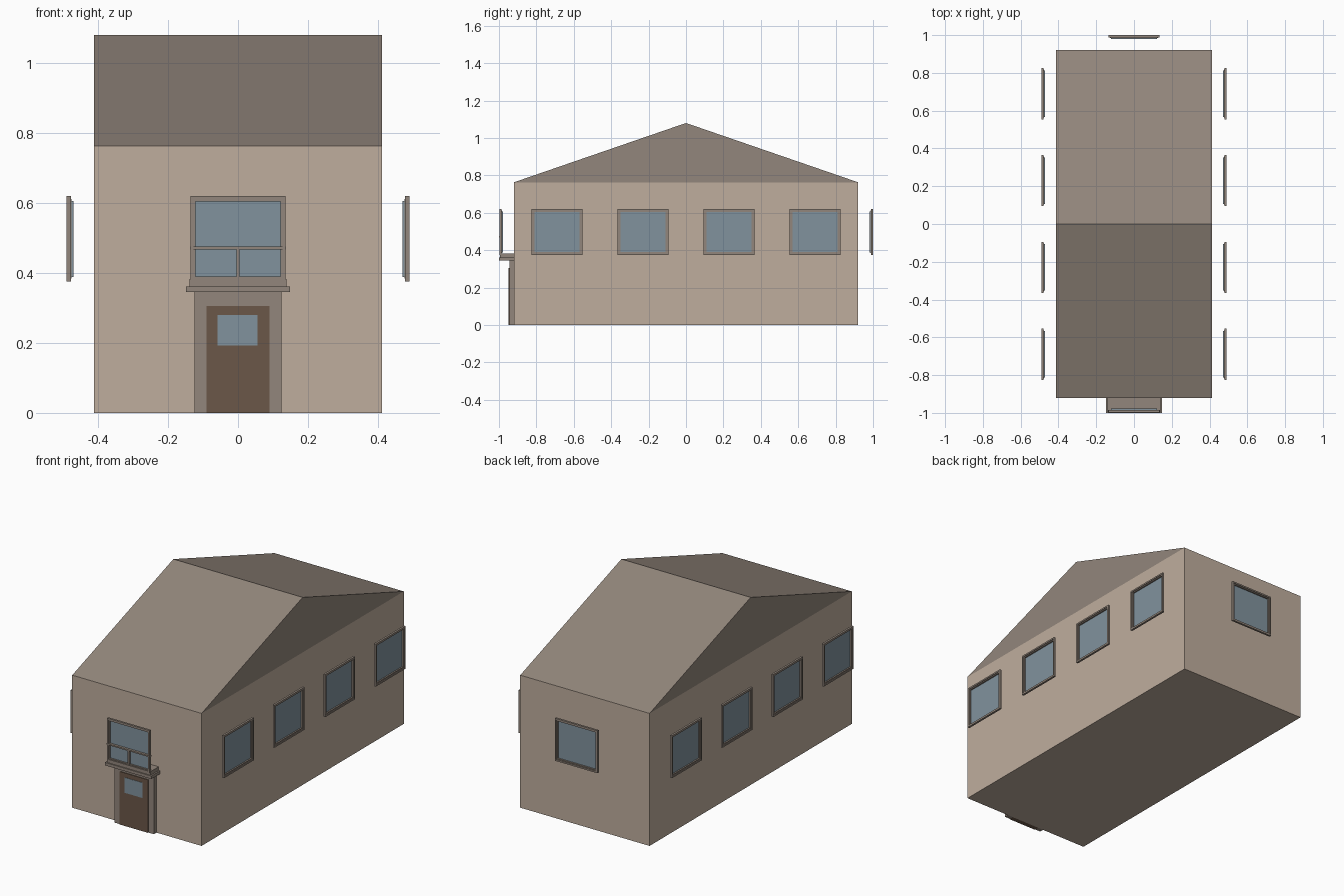
import bpy
import bmesh
from math import pi
from mathutils import Matrix, Vector

if "Cube" in bpy.data.objects:
    bpy.data.objects.remove(bpy.data.objects["Cube"])


def material(name, r, g, b):
    m = bpy.data.materials.new(name)
    m.diffuse_color = (r, g, b, 1)
    m.use_nodes = True
    m.node_tree.nodes["Principled BSDF"].inputs["Base Color"].default_value = m.diffuse_color
    return m


WALL = material("wall_plaster", 0.52, 0.42, 0.34)
TRIM = material("roof_and_trim", 0.29, 0.24, 0.20)
GLASS = material("glass", 0.22, 0.29, 0.34)
WOOD = material("door_wood", 0.145, 0.095, 0.065)


def finish(bm, name, mat, matrix=Matrix()):
    bmesh.ops.recalc_face_normals(bm, faces=bm.faces)
    me = bpy.data.meshes.new(name)
    bm.to_mesh(me)
    bm.free()
    me.materials.append(mat)
    ob = bpy.data.objects.new(name, me)
    ob.matrix_world = matrix
    bpy.context.collection.objects.link(ob)
    return ob


def box(name, mat, x, y, z, matrix=Matrix()):
    bm = bmesh.new()
    bmesh.ops.create_cube(bm, size=1)
    for v in bm.verts:
        for i, (a, b) in enumerate((x, y, z)):
            v.co[i] = a if v.co[i] < 0 else b
    return finish(bm, name, mat, matrix)


def extrude_profile(name, mat, pts, half, hidden_z):
    """Extrude a (y, z) profile along x, dropping the seam face at hidden_z."""
    bm = bmesh.new()
    face = bm.faces.new([bm.verts.new((-half, y, z)) for y, z in pts])
    ext = bmesh.ops.extrude_face_region(bm, geom=[face], use_keep_orig=True)
    moved = [g for g in ext["geom"] if isinstance(g, bmesh.types.BMVert)]
    bmesh.ops.translate(bm, verts=moved, vec=(2 * half, 0, 0))
    bmesh.ops.recalc_face_normals(bm, faces=bm.faces)
    seam = [f for f in bm.faces if all(abs(v.co.z - hidden_z) < 1e-5 for v in f.verts)]
    bmesh.ops.delete(bm, geom=seam, context='FACES')
    return finish(bm, name, mat)


def ring(name, mat, x, y, z, border, matrix):
    """Rectangular frame facing -y with an open middle."""
    bm = bmesh.new()
    corners = [(x[0], z[0]), (x[1], z[0]), (x[1], z[1]), (x[0], z[1])]
    signs = [(1, 1), (-1, 1), (-1, -1), (1, -1)]
    loops = []
    for inset in (0, border):
        for depth in y:
            loops.append([bm.verts.new((px + sx * inset, depth, pz + sz * inset))
                          for (px, pz), (sx, sz) in zip(corners, signs)])
    of, ob, inf, inb = loops
    for a, b in ((of, inf), (inf, inb), (inb, ob), (ob, of)):
        for i in range(4):
            j = (i + 1) % 4
            bm.faces.new((a[i], a[j], b[j], b[i]))
    return finish(bm, name, mat, matrix)


def window(name, matrix, bottom=0.375):
    """Window with outer face at local y = 0, inner side towards +y."""
    w, top = 0.136, 0.62
    ring(name + "_frame", TRIM, (-w, w), (0, 0.012), (bottom, top), 0.009, matrix)
    ring(name + "_sash", TRIM, (-w + 0.009, w - 0.009), (0.004, 0.014),
         (bottom + 0.009, top - 0.009), 0.006, matrix)
    box(name + "_glass", GLASS, (-0.123, 0.123), (0.012, 0.02),
        (bottom + 0.013, top - 0.014), matrix)


# House shell: walls and roof
W, D, EAVE, RIDGE = 0.412, 0.92, 0.763, 1.08
extrude_profile("walls", WALL, [(-D, 0), (D, 0), (D, EAVE), (-D, EAVE)], W, EAVE)
extrude_profile("roof", TRIM, [(-D, EAVE), (D, EAVE), (0, RIDGE)], W, EAVE)

# Side windows, standing off the walls on both sides
for side, sx in (("right", 1), ("left", -1)):
    for n, y in enumerate((-0.69, -0.23, 0.23, 0.69)):
        window(f"{side}_window_{n + 1}",
               Matrix.Translation((sx * 0.49, y, 0)) @ Matrix.Rotation(sx * pi / 2, 4, 'Z'))

# Back window
window("back_window", Matrix.Translation((0, 1, 0)) @ Matrix.Rotation(pi, 4, 'Z'))

# Front window with transom and mullion
front = Matrix.Translation((0, -0.998, 0))
window("front_window", front)
box("front_transom", TRIM, (-0.137, 0.137), (-0.002, 0.014), (0.467, 0.475), front)
box("front_mullion", TRIM, (-0.005, 0.005), (0.001, 0.014), (0.385, 0.467), front)

# Door canopy in two steps
box("canopy_lower", TRIM, (-0.148, 0.148), (-1.0, -D), (0.345, 0.362))
box("canopy_upper", TRIM, (-0.139, 0.139), (-0.994, -D), (0.362, 0.383))

# Door surround: two jambs and a lintel
for side, sx in (("right", 1), ("left", -1)):
    box(f"{side}_jamb", TRIM, sorted((sx * 0.09, sx * 0.125)), (-0.944, -D), (0, 0.345))
box("lintel", TRIM, (-0.09, 0.09), (-0.944, -D), (0.305, 0.345))

# Door with its pane
box("door", WOOD, (-0.09, 0.09), (-0.948, -D), (0, 0.305))
box("door_pane", GLASS, (-0.058, 0.056), (-0.950, -0.946), (0.192, 0.28))
